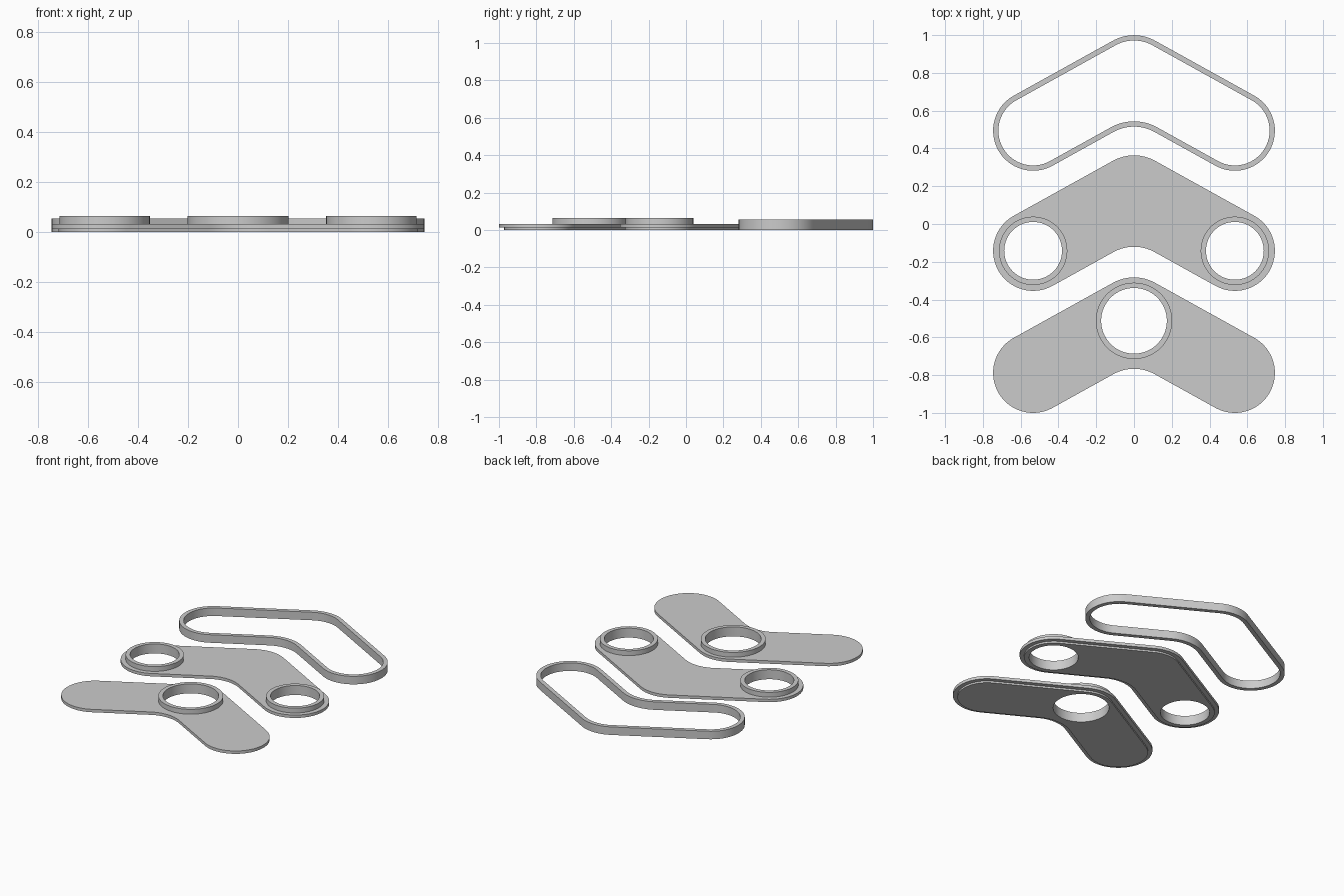
import bpy, bmesh
from math import sin, cos, tan, pi, radians

if "Cube" in bpy.data.objects:
    bpy.data.objects.remove(bpy.data.objects["Cube"], do_unlink=True)

grey = bpy.data.materials.new("plain_grey")
grey.use_nodes = True
COLOUR = (0.6, 0.6, 0.6, 1)
grey.diffuse_color = COLOUR
grey.node_tree.nodes["Principled BSDF"].inputs["Base Color"].default_value = COLOUR

# Shared chevron dimensions
TILT = radians(29)        # slope of both arms
END_X, END_R = 0.534, 0.212
APEX_R, NOTCH_R = 0.23, 0.224
LIP = 0.028               # wall thickness and inset of the underside
APEX_Y = END_X * tan(TILT) + (END_R - APEX_R) / cos(TILT)
NOTCH_Y = END_X * tan(TILT) - (END_R + NOTCH_R) / cos(TILT)


def arc(x, y, r, start, end, steps):
    return [(x + r * cos(start + (end - start) * i / steps),
             y + r * sin(start + (end - start) * i / steps)) for i in range(steps + 1)]


def circle(x, y, r):
    return arc(x, y, r, 0, 2 * pi, 64)[:-1]


def chevron(y, inset=0.0):
    """Rounded chevron outline whose end centres lie at height y."""
    up = pi / 2
    end_r = END_R - inset
    return (arc(0, y + APEX_Y, APEX_R - inset, up - TILT, up + TILT, 16)
            + arc(-END_X, y, end_r, up + TILT, 3 * up + TILT, 32)
            + arc(0, y + NOTCH_Y, NOTCH_R + inset, up + TILT, up - TILT, 16)
            + arc(END_X, y, end_r, -up - TILT, up - TILT, 32))


class Part:
    """Surface assembled from loops, bands between loops and flat caps."""

    def __init__(self, name):
        self.name, self.bm = name, bmesh.new()

    def loop(self, points, z):
        return [self.bm.verts.new((x, y, z)) for x, y in points]

    def bands(self, loops, closed=False):
        pairs = list(zip(loops, loops[1:]))
        if closed:
            pairs.append((loops[-1], loops[0]))
        for a, b in pairs:
            for i in range(len(a)):
                j = (i + 1) % len(a)
                self.bm.faces.new((a[i], a[j], b[j], b[i]))

    def cap(self, *loops):
        edges = []
        for vs in loops:
            for a, b in zip(vs, vs[1:] + vs[:1]):
                edges.append(self.bm.edges.get((a, b)) or self.bm.edges.new((a, b)))
        bmesh.ops.triangle_fill(self.bm, edges=edges, use_beauty=True, normal=(0, 0, 1))

    def finish(self):
        bmesh.ops.recalc_face_normals(self.bm, faces=self.bm.faces)
        mesh = bpy.data.meshes.new(self.name)
        self.bm.to_mesh(mesh)
        self.bm.free()
        mesh.materials.append(grey)
        obj = bpy.data.objects.new(self.name, mesh)
        bpy.context.collection.objects.link(obj)
        bpy.ops.object.select_all(action='DESELECT')
        obj.select_set(True)
        bpy.context.view_layer.objects.active = obj
        bpy.ops.object.shade_smooth_by_angle(angle=radians(30))


STEP_Z, PLATE_Z, COLLAR_Z, FRAME_Z = 0.012, 0.032, 0.065, 0.055


def plate(name, y, holes):
    """Stepped plate, open where the collars (x, y, outer radius) pass through."""
    p = Part(name)
    levels = [p.loop(chevron(y, LIP), 0), p.loop(chevron(y, LIP), STEP_Z),
              p.loop(chevron(y), STEP_Z), p.loop(chevron(y), PLATE_Z)]
    p.bands(levels)
    p.cap(levels[0], *[p.loop(circle(hx, hy, r - LIP), 0) for hx, hy, r in holes])
    p.cap(levels[-1], *[p.loop(circle(hx, hy, r), PLATE_Z) for hx, hy, r in holes])
    p.finish()


def collar(name, x, y, r):
    """Raised rim around a through hole."""
    c = Part(name)
    inner = circle(x, y, r - LIP)
    c.bands([c.loop(circle(x, y, r), PLATE_Z), c.loop(circle(x, y, r), COLLAR_Z),
             c.loop(inner, COLLAR_Z), c.loop(inner, 0)])
    c.finish()


# Back: open frame
FRAME_Y = 0.494
frame = Part("chevron_frame")
frame.bands([frame.loop(chevron(FRAME_Y), 0), frame.loop(chevron(FRAME_Y), FRAME_Z),
             frame.loop(chevron(FRAME_Y, LIP), FRAME_Z), frame.loop(chevron(FRAME_Y, LIP), 0)],
            closed=True)
frame.finish()

# Middle: plate with a collar at each end
MIDDLE_Y, SMALL_R = -0.142, 0.181
plate("middle_plate", MIDDLE_Y, [(s * END_X, MIDDLE_Y, SMALL_R) for s in (-1, 1)])
for side, s in (("right", -1), ("left", 1)):
    collar(side + "_collar", s * END_X, MIDDLE_Y, SMALL_R)

# Front: plate with one larger collar at the apex
FRONT_Y, BIG_R = -0.788, 0.202
plate("front_plate", FRONT_Y, [(0, FRONT_Y + APEX_Y, BIG_R)])
collar("apex_collar", 0, FRONT_Y + APEX_Y, BIG_R)
